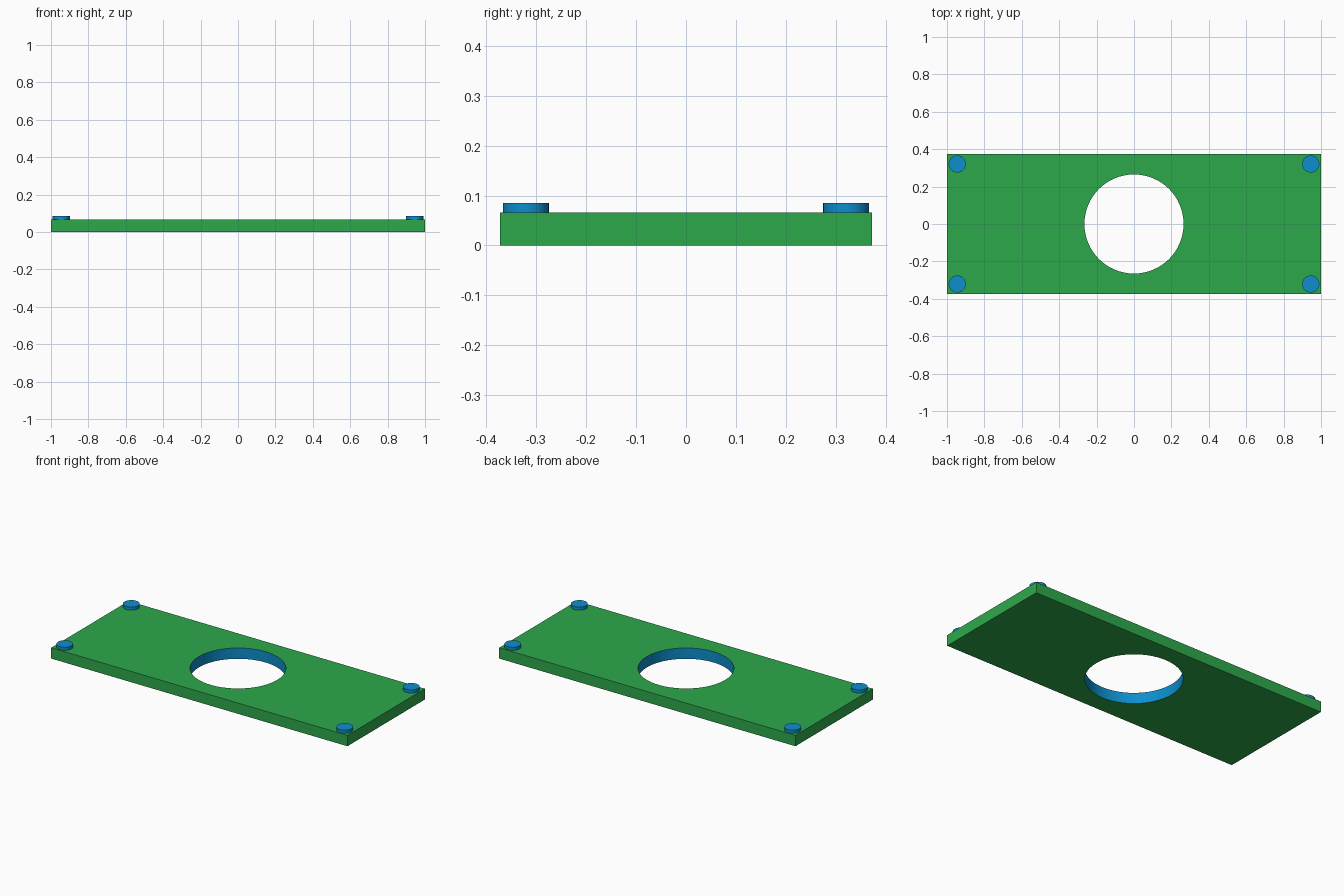
import bpy, bmesh, math

if "Cube" in bpy.data.objects:
    bpy.data.objects.remove(bpy.data.objects["Cube"])

PLATE_X, PLATE_Y, PLATE_Z = 1.0, 0.373, 0.066
HOLE_R = 0.265
PEG_R, PEG_TOP = 0.046, 0.085


def make_material(name, color):
    mat = bpy.data.materials.new(name)
    mat.diffuse_color = (*color, 1.0)
    mat.use_nodes = True
    mat.node_tree.nodes["Principled BSDF"].inputs["Base Color"].default_value = mat.diffuse_color
    return mat


green = make_material("green", (0.027, 0.395, 0.07))
blue = make_material("blue", (0.004, 0.27, 0.6))


def smooth(obj):
    bpy.ops.object.select_all(action='DESELECT')
    obj.select_set(True)
    bpy.context.view_layer.objects.active = obj
    bpy.ops.object.shade_smooth_by_angle(angle=math.radians(30))


# Plate: rectangle outline with a round hole, filled and extruded upward
bm = bmesh.new()
corners = [bm.verts.new((sx * PLATE_X, sy * PLATE_Y, 0))
           for sx, sy in ((-1, -1), (1, -1), (1, 1), (-1, 1))]
rim = bmesh.ops.create_circle(bm, segments=64, radius=HOLE_R)["verts"]
for i in range(4):
    bm.edges.new((corners[i], corners[(i + 1) % 4]))
bmesh.ops.triangle_fill(bm, edges=bm.edges[:], use_beauty=True)
extruded = bmesh.ops.extrude_face_region(bm, geom=bm.faces[:], use_keep_orig=True)
top = [g for g in extruded["geom"] if isinstance(g, bmesh.types.BMVert)]
bmesh.ops.translate(bm, verts=top, vec=(0, 0, PLATE_Z))
bmesh.ops.recalc_face_normals(bm, faces=bm.faces[:])

# Hole wall is blue, everything else green
for f in bm.faces:
    on_rim = all(v.co.xy.length < HOLE_R + 0.01 for v in f.verts)
    f.material_index = 1 if on_rim and abs(f.normal.z) < 0.5 else 0
mesh = bpy.data.meshes.new("plate")
bm.to_mesh(mesh)
bm.free()
plate = bpy.data.objects.new("plate", mesh)
bpy.context.collection.objects.link(plate)
mesh.materials.append(green)
mesh.materials.append(blue)
smooth(plate)

# Short round pegs on the four corners
for x in (-0.945, 0.945):
    for y in (-0.321, 0.321):
        bpy.ops.mesh.primitive_cylinder_add(
            vertices=32, radius=PEG_R, depth=PEG_TOP - PLATE_Z,
            location=(x, y, (PEG_TOP + PLATE_Z) / 2))
        peg = bpy.context.object
        peg.name = "corner_peg"
        peg.data.materials.append(blue)
        smooth(peg)
